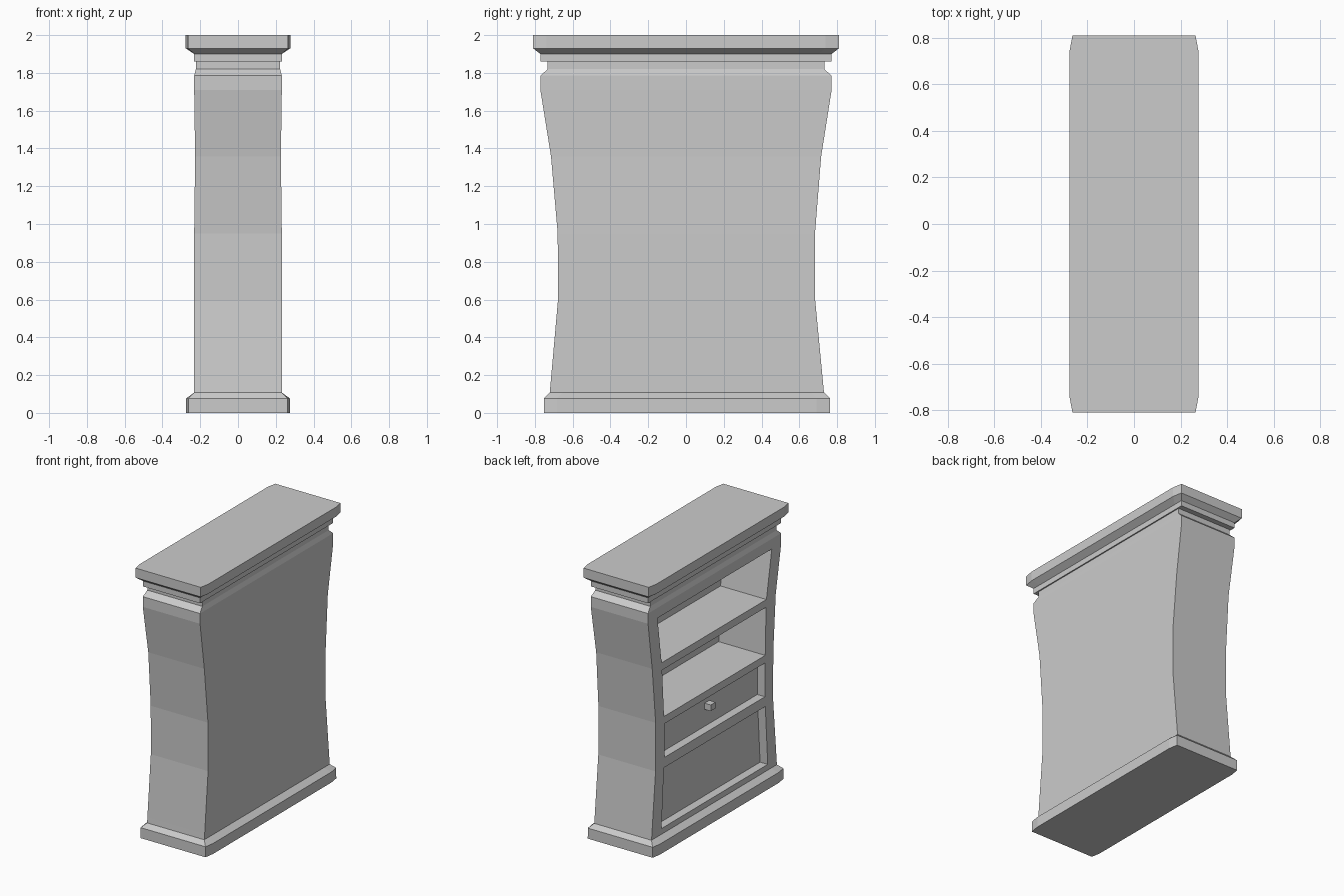
import bpy

if "Cube" in bpy.data.objects:
    bpy.data.objects.remove(bpy.data.objects["Cube"])

X_FACE = 0.232    # half depth of the case


def make(name, verts, faces):
    mesh = bpy.data.meshes.new(name)
    mesh.from_pydata(verts, [], faces)
    mesh.validate()
    ob = bpy.data.objects.new(name, mesh)
    bpy.context.collection.objects.link(ob)
    return ob


def ring(hx, hy, z, clip):
    """Rectangle outline, counter-clockwise; clip narrows the y ends slightly."""
    c = max(0, 0.005 * (1 - z / 1.5))     # slight lean of the lower part
    if clip is None:
        pts = [(hx, -hy), (hx, hy), (-hx, hy), (-hx, -hy)]
    else:
        e, d = hx - clip, hy - 0.07
        pts = [(e, -hy), (hx, -d), (hx, d), (e, hy),
               (-e, hy), (-hx, d), (-hx, -d), (-e, -hy)]
    return [(x, y + c, z) for x, y in pts]


def loft(name, levels, bottom=True, top=True):
    """Skin a stack of (half x, half y, z, clip) outlines."""
    rings = [ring(*lv) for lv in levels]
    n = len(rings[0])
    verts = [p for r in rings for p in r]
    faces = [(k * n + i, k * n + (i + 1) % n, (k + 1) * n + (i + 1) % n, (k + 1) * n + i)
             for k in range(len(rings) - 1) for i in range(n)]
    if bottom:
        faces.append(tuple(reversed(range(n))))
    if top:
        faces.append(tuple(range(len(verts) - n, len(verts))))
    return make(name, verts, faces)


def recess_cutter(name, z0, w0, z1, w1, x_back):
    """Tapered block entering the open side (-x) as far as x_back."""
    verts = [(x, s * w, z) for x in (-0.4, x_back)
             for s, w, z in ((-1, w0, z0), (1, w0, z0), (1, w1, z1), (-1, w1, z1))]
    faces = [(3, 2, 1, 0), (4, 5, 6, 7)] + [
        (i, (i + 1) % 4, 4 + (i + 1) % 4, 4 + i) for i in range(4)]
    return make(name, verts, faces)


# Waisted case body with neck
case = loft("case_body", [
    (X_FACE, 0.726, 0.108, None), (X_FACE, 0.722, 0.15, None),
    (X_FACE, 0.681, 0.595, None), (X_FACE, 0.681, 0.95, None),
    (0.227, 0.715, 1.357, None), (X_FACE, 0.771, 1.71, None),
    (X_FACE, 0.771, 1.785, None), (0.223, 0.732, 1.82, None),
    (0.223, 0.732, 1.86, None)])

# Plinth with sloped top
loft("plinth", [(0.274, 0.757, 0.0, 0.011), (0.274, 0.757, 0.077, 0.011),
                (X_FACE, 0.726, 0.108, 0.0)], top=False)

# Cornice: step, flare, top slab
loft("cornice", [(0.223, 0.732, 1.86, 0.0), (X_FACE, 0.771, 1.86, 0.0),
                 (X_FACE, 0.771, 1.90, 0.0), (0.277, 0.809, 1.93, 0.013),
                 (0.277, 0.809, 2.0, 0.013)], bottom=False)

# Two deep shelf bays, shallow drawer recess and lower panel recess
bpy.context.view_layer.objects.active = case
for name, *dims in (
        ("upper_bay_cutter", 1.36, 0.607, 1.71, 0.662, 0.145),
        ("lower_bay_cutter", 0.96, 0.586, 1.305, 0.602, 0.145),
        ("drawer_recess_cutter", 0.658, 0.583, 0.905, 0.583, -0.17),
        ("panel_recess_cutter", 0.15, 0.615, 0.585, 0.587, -0.17)):
    cutter = recess_cutter(name, *dims)
    mod = case.modifiers.new(name, 'BOOLEAN')
    mod.operation = 'DIFFERENCE'
    mod.solver = 'EXACT'
    mod.object = cutter
    bpy.ops.object.modifier_apply(modifier=mod.name)
    bpy.data.objects.remove(cutter)

# Drawer knob
bpy.ops.mesh.primitive_cube_add(size=1, location=(-0.195, 0, 0.805))
knob = bpy.context.object
knob.name = "drawer_knob"
knob.scale = (0.05, 0.055, 0.045)
